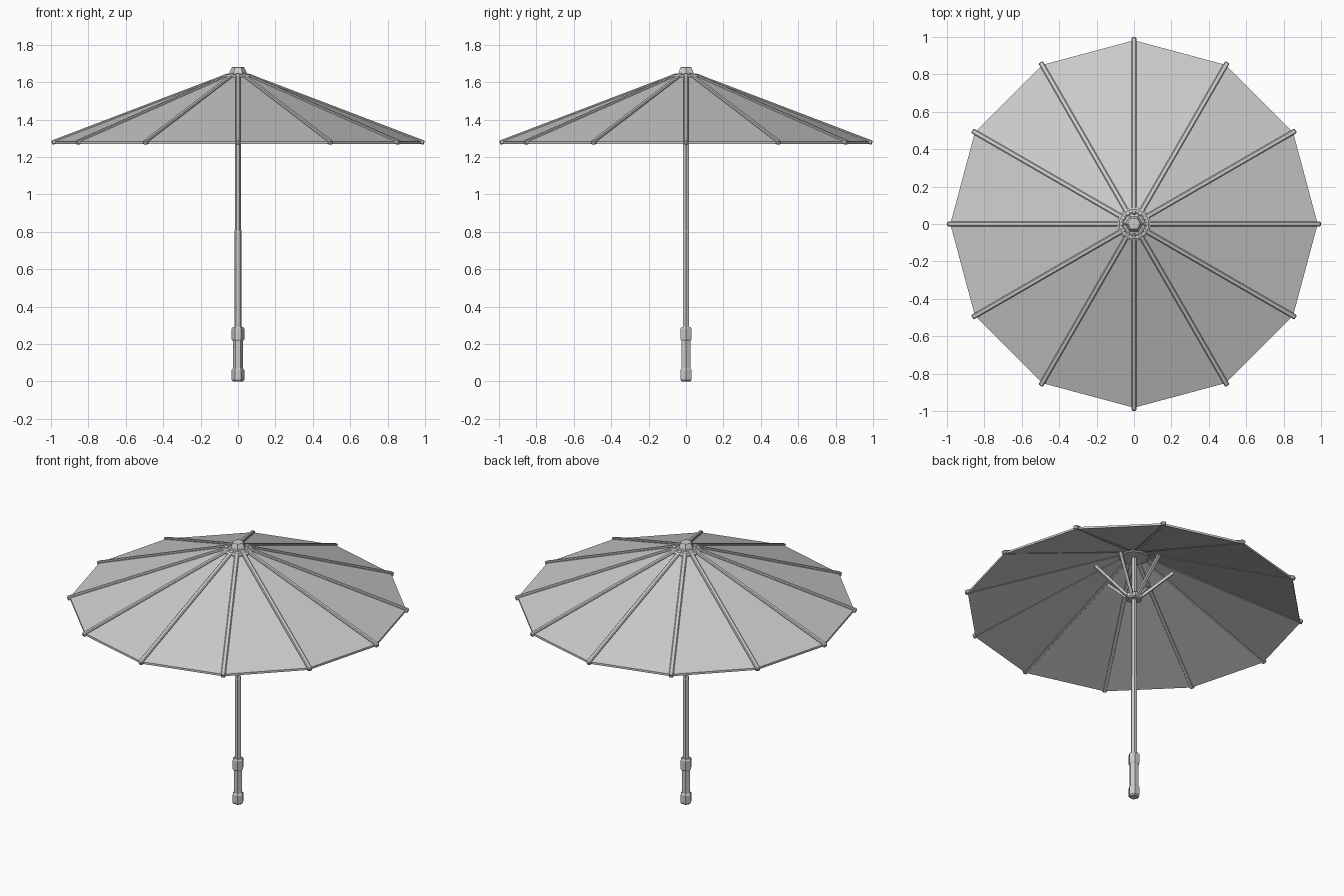
import bpy, bmesh, math
from mathutils import Matrix, Vector

cube = bpy.data.objects.get("Cube")
if cube:
    bpy.data.objects.remove(cube, do_unlink=True)

grey = bpy.data.materials.new("plain_grey")
grey.use_nodes = True
grey.diffuse_color = (0.6, 0.6, 0.6, 1)
grey.node_tree.nodes["Principled BSDF"].inputs["Base Color"].default_value = (0.6, 0.6, 0.6, 1)


def finish(name, bm):
    bmesh.ops.recalc_face_normals(bm, faces=bm.faces)
    mesh = bpy.data.meshes.new(name)
    bm.to_mesh(mesh)
    bm.free()
    mesh.materials.append(grey)
    obj = bpy.data.objects.new(name, mesh)
    bpy.context.collection.objects.link(obj)
    return obj


def lathe(name, profile, sides=6, turn=0.0, closed=False):
    """Faceted turned part from (radius, height) pairs, capped or joined end to end."""
    bm = bmesh.new()
    rings = []
    for r, z in profile:
        angles = [turn + math.tau * i / sides for i in range(sides)]
        rings.append([bm.verts.new((r * math.cos(a), r * math.sin(a), z)) for a in angles])
    pairs = list(zip(rings, rings[1:]))
    if closed:
        pairs.append((rings[-1], rings[0]))
    else:
        bm.faces.new(rings[0])
        bm.faces.new(rings[-1])
    for low, high in pairs:
        for i in range(sides):
            j = (i + 1) % sides
            bm.faces.new((low[i], low[j], high[j], high[i]))
    return finish(name, bm)


def bars(name, start, end, width, depth, count, turn=0.0, bevel=0.0):
    """Radial ring of square bars between two (radius, height) points."""
    a, b = Vector((start[0], 0, start[1])), Vector((end[0], 0, end[1]))
    tilt = (b - a).to_track_quat('X', 'Z').to_matrix().to_4x4()
    bm = bmesh.new()
    for i in range(count):
        spin = Matrix.Rotation(turn + math.tau * i / count, 4, 'Z')
        size = Matrix.Diagonal(((b - a).length, width, depth, 1))
        bmesh.ops.create_cube(bm, size=1, matrix=spin @ Matrix.Translation((a + b) / 2) @ tilt @ size)
    obj = finish(name, bm)
    if bevel:
        mod = obj.modifiers.new("soft_edges", 'BEVEL')
        mod.width = bevel
        mod.segments = 1
    return obj


# Handle and pole
lathe("grip", [(0.027, 0), (0.034, 0.008), (0.034, 0.06), (0.027, 0.07), (0.027, 0.215),
               (0.034, 0.225), (0.034, 0.282), (0.027, 0.292), (0.02, 0.292)])
lathe("pole", [(0.02, 0.28), (0.02, 0.8), (0.017, 0.81), (0.017, 1.64)])

# Twelve panel canopy shell with a ring of ribs
lathe("canopy", [(0.982, 1.27), (0.982, 1.283), (0.03, 1.648), (0.03, 1.635)], 12, closed=True)
bars("ribs", (0.05, 1.636), (0.996, 1.275), 0.027, 0.024, 12, bevel=0.005)

# Crown plate and finial
lathe("crown_plate", [(0.08, 1.605), (0.09, 1.612), (0.09, 1.633), (0.08, 1.64)], 12, math.pi / 12)
lathe("finial", [(0.048, 1.635), (0.045, 1.655), (0.034, 1.678), (0.026, 1.682)])

# Sliding runner with six struts
lathe("runner", [(0.042, 1.325), (0.052, 1.332), (0.052, 1.355), (0.042, 1.362)])
bars("struts", (0.035, 1.345), (0.23, 1.53), 0.018, 0.016, 6, math.pi / 6)
